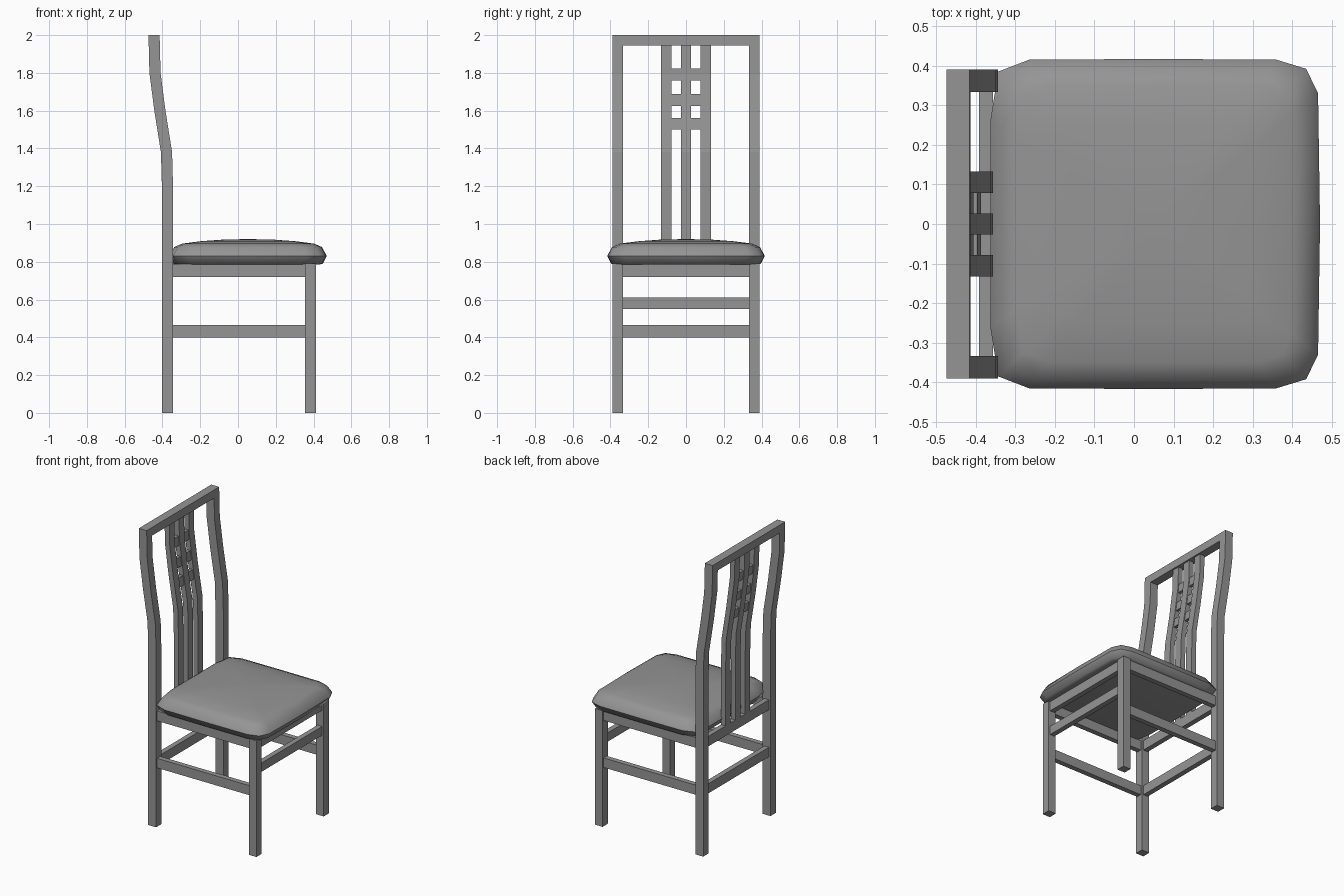
import bpy, bmesh
from mathutils import Vector

cube = bpy.data.objects.get("Cube")
if cube:
    bpy.data.objects.remove(cube)

grey = bpy.data.materials.new("plain grey")
grey.use_nodes = True
grey.diffuse_color = (0.3, 0.3, 0.3, 1)
grey.node_tree.nodes["Principled BSDF"].inputs["Base Color"].default_value = (0.3, 0.3, 0.3, 1)


def finish(name, bm):
    bmesh.ops.recalc_face_normals(bm, faces=bm.faces)
    mesh = bpy.data.meshes.new(name)
    bm.to_mesh(mesh)
    bm.free()
    mesh.materials.append(grey)
    obj = bpy.data.objects.new(name, mesh)
    bpy.context.collection.objects.link(obj)
    return obj


def box(name, x, y, z):
    """Box from (min, max) pairs."""
    bm = bmesh.new()
    for v in bmesh.ops.create_cube(bm, size=1)["verts"]:
        v.co = [(a + b) / 2 + c * (b - a) for c, (a, b) in zip(v.co, (x, y, z))]
    return finish(name, bm)


# Rear line of the backrest: height and x
BEND = [(0, -0.403), (1.2, -0.403), (1.38, -0.408), (1.6, -0.443), (1.8, -0.469), (2, -0.474)]


def back_x(z):
    for (z0, x0), (z1, x1) in zip(BEND, BEND[1:]):
        if z <= z1:
            return x0 + (x1 - x0) * (z - z0) / (z1 - z0)


def bent_bar(name, y, z, inset, depth):
    """Bar that follows the backrest line between two heights."""
    bm = bmesh.new()
    heights = [z[0]] + [h for h, _ in BEND if z[0] < h < z[1]] + [z[1]]
    rear = [(back_x(h) + inset, h) for h in heights]
    outline = rear + [(x + depth, h) for x, h in reversed(rear)]
    face = bm.faces.new([bm.verts.new((x, y[0], h)) for x, h in outline])
    side = bmesh.ops.extrude_face_region(bm, geom=[face])["geom"]
    bmesh.ops.translate(bm, vec=(0, y[1] - y[0], 0),
                        verts=[g for g in side if isinstance(g, bmesh.types.BMVert)])
    return finish(name, bm)


# Posts, legs and side rails, mirrored
for side, s in (("left", 1), ("right", -1)):
    post_y = sorted((s * 0.333, s * 0.39))
    rail_y = sorted((s * 0.344, s * 0.379))
    bent_bar(f"back_post_{side}", post_y, (0, 2), 0, 0.059)
    box(f"front_leg_{side}", (0.355, 0.412), post_y, (0, 0.79))
    box(f"side_apron_{side}", (-0.36, 0.37), rail_y, (0.72, 0.788))
    box(f"side_stretcher_{side}", (-0.36, 0.37), rail_y, (0.4, 0.465))

# Front and back rails
span = (-0.34, 0.34)
box("front_apron", (0.366, 0.401), span, (0.72, 0.788))
box("back_apron", (-0.391, -0.356), span, (0.72, 0.788))
box("front_stretcher", (0.366, 0.401), span, (0.55, 0.61))
box("back_stretcher", (-0.391, -0.356), span, (0.4, 0.465))
bent_bar("top_rail", (-0.333, 0.333), (1.945, 2), 0, 0.059)

# Backrest slats and lattice bars
for i, y in enumerate((-0.105, 0, 0.105)):
    bent_bar(f"back_slat_{i + 1}", (y - 0.027, y + 0.027), (0.78, 1.95), 0.012, 0.035)
for i, z in enumerate((1.5, 1.625, 1.76)):
    bent_bar(f"lattice_bar_{i + 1}", (-0.08, 0.08), (z, z + 0.062), 0.018, 0.023)

# Padded seat: stacked rings of one rounded outline
half = [(-0.363, 0), (-0.363, 0.26), (-0.343, 0.385), (-0.265, 0.415), (0.05, 0.417),
        (0.36, 0.415), (0.435, 0.392), (0.465, 0.33), (0.47, 0)]
outline = half + [(x, -y) for x, y in reversed(half[1:-1])]
rings = [(0.9, 0.785), (0.95, 0.79), (1, 0.83), (0.94, 0.878), (0.84, 0.896), (0.6, 0.909), (0.3, 0.918)]
bm = bmesh.new()
loops = [[bm.verts.new((0.053 + (x - 0.053) * k, y * k, z)) for x, y in outline] for k, z in rings]
n = len(outline)
for low, high in zip(loops, loops[1:]):
    for i in range(n):
        j = (i + 1) % n
        bm.faces.new((low[i], low[j], high[j], high[i]))
crown = bm.verts.new(Vector((0.053, 0, 0.92)))
for i in range(n):
    bm.faces.new((loops[-1][i], loops[-1][(i + 1) % n], crown))
bm.faces.new(loops[0])
seat = finish("seat_cushion", bm)
bpy.context.view_layer.objects.active = seat
seat.select_set(True)
bpy.ops.object.shade_smooth_by_angle(angle=0.9)
